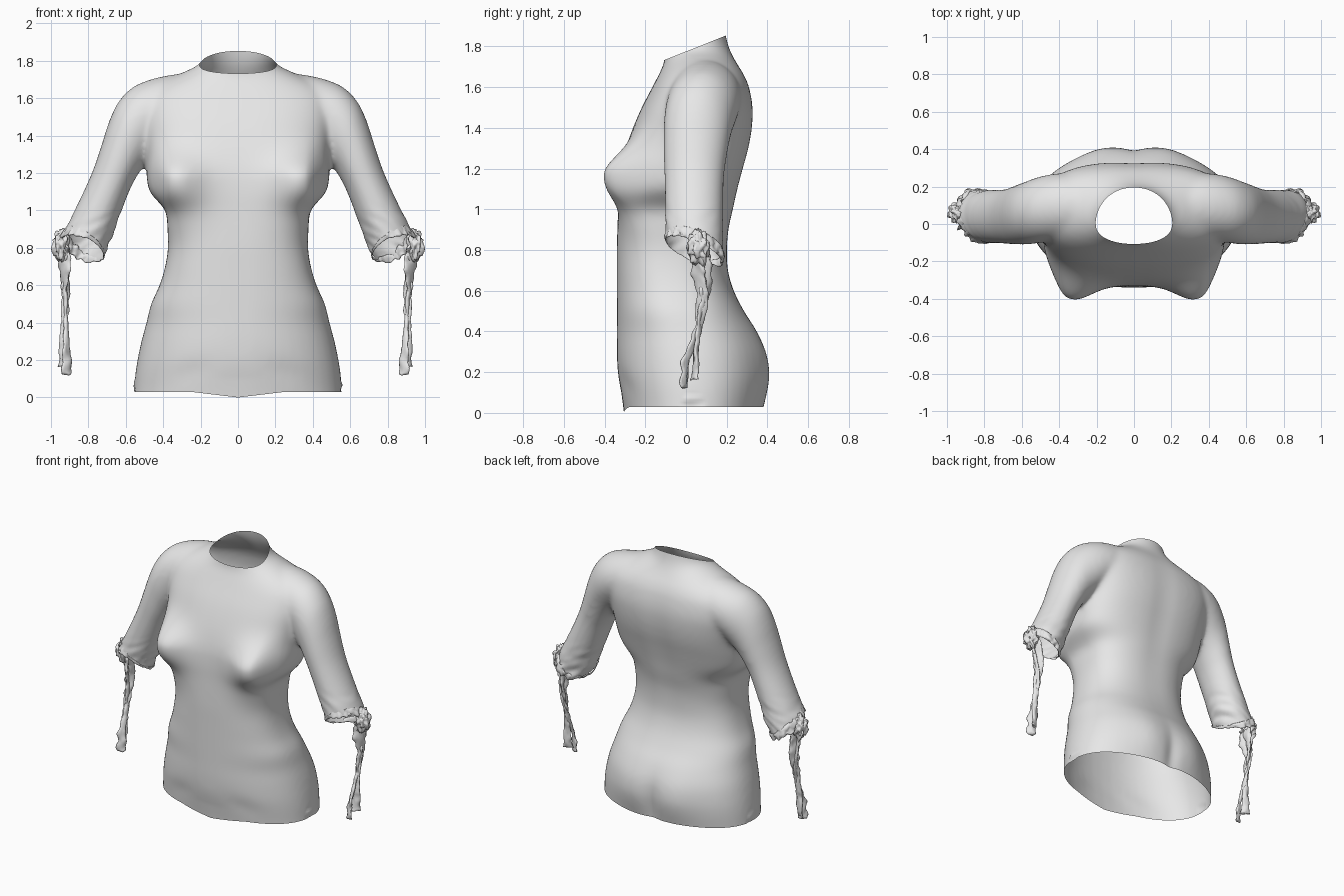
import bpy, bmesh, math
from mathutils import Vector, noise

if "Cube" in bpy.data.objects:
    bpy.data.objects.remove(bpy.data.objects["Cube"])

cloth = bpy.data.materials.new("grey_cloth")
cloth.diffuse_color = (0.8, 0.8, 0.8, 1)
cloth.use_nodes = True
cloth.node_tree.nodes["Principled BSDF"].inputs["Base Color"].default_value = cloth.diffuse_color


def loft(bm, rings, loop=False):
    """Skin a list of rings; cap the ends unless the rings form a loop."""
    vs = [[bm.verts.new(p) for p in r] for r in rings]
    n = len(vs[0])
    for i in range(len(vs) if loop else len(vs) - 1):
        a, b = vs[i], vs[(i + 1) % len(vs)]
        for k in range(n):
            bm.faces.new((a[k], a[(k + 1) % n], b[(k + 1) % n], b[k]))
    if not loop:
        bm.faces.new(vs[0])
        bm.faces.new(vs[-1])


def smooth_rows(rows, steps=5):
    """Catmull-Rom interpolation between profile rows."""
    out = []
    for i in range(len(rows) - 1):
        p0, p1, p2, p3 = (rows[max(i - 1, 0)], rows[i], rows[i + 1], rows[min(i + 2, len(rows) - 1)])
        for j in range(steps):
            t = j / steps
            out.append([b + .5 * t * (c - a + t * (2 * a - 5 * b + 4 * c - d + t * (3 * (b - c) + d - a)))
                        for a, b, c, d in zip(p0, p1, p2, p3)])
    return out + [list(rows[-1])]


def finish(bm, name):
    bmesh.ops.recalc_face_normals(bm, faces=bm.faces)
    me = bpy.data.meshes.new(name)
    bm.to_mesh(me)
    bm.free()
    ob = bpy.data.objects.new(name, me)
    bpy.context.collection.objects.link(ob)
    me.materials.append(cloth)
    me.shade_smooth()
    return ob


def spow(v, e):
    return math.copysign(abs(v) ** e, v)


def bell(v, s):
    return math.exp(-(v / s) ** 2)


# Torso profile: height, half width, front y, back y, squareness
TORSO = [
    (-0.08, .568, -.29, .36, 2.2), (.03, .558, -.305, .38, 2.2),
    (.12, .55, -.322, .395, 2.2), (.2, .538, -.335, .40, 2.2),
    (.3, .517, -.34, .387, 2.2), (.4, .49, -.34, .347, 2.2),
    (.5, .465, -.34, .285, 2.3), (.6, .42, -.34, .235, 2.4),
    (.7, .39, -.34, .207, 2.5), (.8, .375, -.34, .203, 2.5),
    (.9, .378, -.337, .212, 2.5), (1.0, .39, -.333, .235, 2.5),
    (1.1, .472, -.33, .257, 2.5), (1.2, .49, -.32, .283, 2.6),
    (1.3, .49, -.295, .31, 2.7), (1.4, .50, -.26, .327, 2.7),
    (1.5, .51, -.217, .33, 2.7), (1.6, .50, -.165, .312, 2.6),
    (1.66, .45, -.134, .287, 2.4), (1.7, .38, -.115, .262, 2.2),
    (1.74, .29, -.105, .238, 2.0), (1.78, .212, -.103, .218, 2.0),
    (1.83, .18, -.103, .202, 2.0), (1.9, .175, -.103, .19, 2.0),
    (1.98, .175, -.103, .19, 2.0)]

# Sleeve profile: upper x, z, under x, z, centre y, depth radius
SLEEVE = [
    (.26, 1.735, .30, 1.40, .095, .15), (.36, 1.725, .36, 1.38, .095, .175),
    (.47, 1.70, .42, 1.35, .088, .178), (.565, 1.658, .46, 1.30, .074, .176),
    (.64, 1.58, .49, 1.255, .06, .17), (.688, 1.48, .52, 1.215, .052, .163),
    (.727, 1.36, .55, 1.165, .045, .156), (.782, 1.2, .582, 1.10, .04, .147),
    (.86, 1.03, .648, .93, .04, .143), (.94, .87, .712, .765, .04, .143),
    (1.06, .61, .84, .505, .04, .143)]

AXIS = Vector((.43, 0, -.9)).normalized()      # forearm direction
ACROSS = Vector((.9, 0, .43)).normalized()     # across the arm
CUFF = Vector((.83, .04, .803))                # cuff centre
CUFF_N = Vector((.42, -.38, -.82)).normalized()
SEG = 48


def side(v, s):
    return Vector((v[0] * s, v[1], v[2]))


# Solid torso and sleeves, to be fused into one skin
bm = bmesh.new()
rings = []
for z, w, yf, yb, n in smooth_rows(TORSO):
    yc, d = (yf + yb) / 2, (yb - yf) / 2
    ring = []
    for k in range(SEG):
        a = math.tau * k / SEG
        ring.append(Vector((w * spow(math.cos(a), 2 / n), yc + d * spow(math.sin(a), 2 / n), z)))
    rings.append(ring)
loft(bm, rings)
for s in (-1, 1):
    rings = []
    for ox, oz, ix, iz, y, rb in smooth_rows(SLEEVE):
        mid = Vector(((ox + ix) / 2, y, (oz + iz) / 2))
        half = Vector(((ox - ix) / 2, 0, (oz - iz) / 2))
        ring = []
        for k in range(SEG):
            a = math.tau * k / SEG
            ring.append(side(mid + half * math.cos(a) + Vector((0, rb * math.sin(a), 0)), s))
        rings.append(ring)
    loft(bm, rings)
solid = finish(bm, "top_solid")
mod = solid.modifiers.new("fuse", 'REMESH')
mod.mode = 'VOXEL'
mod.voxel_size = 0.014
mod = solid.modifiers.new("relax", 'SMOOTH')
mod.factor = 0.5
mod.iterations = 20
dg = bpy.context.evaluated_depsgraph_get()
fused = bpy.data.meshes.new_from_object(solid.evaluated_get(dg))
bpy.data.objects.remove(solid)

# Open the hem, neck and cuffs
bm = bmesh.new()
bm.from_mesh(fused)


def cut(faces, co, no):
    geom = set(faces)
    for f in faces:
        geom.update(f.edges)
        geom.update(f.verts)
    bmesh.ops.bisect_plane(bm, geom=list(geom), plane_co=co, plane_no=no, clear_outer=True)


cut(bm.faces[:], (0, 0, .03), (0, 0, -1))
cut(bm.faces[:], (0, -.10, 1.735), (0, -.37, .93))
for s in (-1, 1):
    arm = [f for f in bm.faces if f.calc_center_median().x * s > .62 and f.calc_center_median().z < 1.1]
    cut(arm, side(CUFF, s), side(CUFF_N, s))

# Body shaping: bust, seat, spine groove, soft folds, hem dip
for v in bm.verts:
    x, y, z = v.co
    ax = abs(x)
    if ax < .55:
        front = min(1, max(0, -y / .15))
        back = min(1, max(0, y / .15))
        up, out = z - 1.17, ax - .36
        v.co.y -= .132 * front * bell(out, .09 if out > 0 else .165) * bell(up, .135 if up > 0 else .215)
        v.co.y += back * (.018 * bell(ax - .17, .13) * bell(z - .2, .18)
                          - .014 * bell(x, .05) * bell(z - .1, .16)
                          - .008 * bell(x, .09) * bell(z - 1.25, .4))
        # crease over the hip
        v.co.y += .006 * front * bell(z - .2 + .25 * ax, .07) * bell(ax - .25, .12)
        if y < 0 and z < .1:
            v.co.z -= .03 * max(0, 1 - ax / .25) * (1 - max(0, z - .03) / .07)
    # gathered wrinkles towards the cuffs
    if ax > .55 and z < 1.15:
        k = min(1, max(0, (1.1 - z) / .3)) ** 2
        v.co += v.normal * .014 * k * noise.noise(Vector((x * 9, y * 9, z * 26 + ax * 12)))
finish(bm, "top_body")

# Crumpled cuff bands, knots and hanging ties
for s, label in ((-1, "left"), (1, "right")):
    bm = bmesh.new()
    rings = []
    for i in range(90):
        a = math.tau * i / 90
        out = ACROSS * .123 * math.cos(a) + Vector((0, .142 * math.sin(a), 0))
        mid = CUFF + out - AXIS * (CUFF_N.dot(out) / CUFF_N.dot(AXIS))
        out.normalize()
        fat = .2 + .8 * (1 + math.cos(a - .5)) / 2      # gathers bunch up on the outside
        ring = []
        for k in range(12):
            b = math.tau * k / 12
            p = out * .010 * fat * math.cos(b) + AXIS * (.036 * math.sin(b) - .02) * fat
            q = (out * .02 + AXIS * .02) * fat * noise.noise((mid + p) * 34)
            ring.append(side(mid + p + q, s))
        rings.append(ring)
    loft(bm, rings, loop=True)
    finish(bm, label + "_cuff_band")

    bm = bmesh.new()
    bmesh.ops.create_icosphere(bm, subdivisions=4, radius=1)
    for v in bm.verts:
        r = 1 + .45 * noise.noise(v.co * 2.6) + .2 * noise.noise(v.co * 6)
        p = Vector((.947 + v.co.x * .042 * r, .06 + v.co.y * .05 * r, .81 + v.co.z * .08 * r))
        v.co = side(p, s)
    finish(bm, label + "_knot")

    drift = .03 if s < 0 else 0
    for j, (y_end, z_end, x_end) in enumerate(((-.005, .125, .885), (.035, .165, .905))):
        bm = bmesh.new()
        rings = []
        for i in range(61):
            t = i / 60
            c = Vector((.935 + (x_end + drift - .935) * t ** .8 - .02 * j * (1 - t),
                        .06 + .05 * math.sin(math.pi * min(1, t * 1.25)) * (1 - t * .5)
                        + (y_end - .06) * t + .02 * (j - .5) * math.sin(t * 9),
                        .80 + (z_end - .80) * t))
            wide = .05 - .03 * math.sin(math.pi / 2 * min(1, t * 1.5)) + .007 * noise.noise((0, j * 5, t * 9))
            wide += .012 * max(0, t - .7) / .3
            twist = .5 + j * 1.0 + t * 2.2
            ring = []
            for k in range(14):
                a = math.tau * k / 14
                u, w = wide * math.cos(a), .012 * math.sin(a)
                p = Vector((u * math.cos(twist) - w * math.sin(twist),
                            u * math.sin(twist) + w * math.cos(twist), 0))
                p *= 1 + .6 * noise.noise(Vector((p.x * 55, p.y * 55, t * 14 + j * 7)))
                p.z = .012 * noise.noise(Vector((p.x * 40, p.y * 40, j * 3)))
                ring.append(side(c + p, s))
            rings.append(ring)
        loft(bm, rings)
        finish(bm, "%s_tie_%d" % (label, j + 1))
